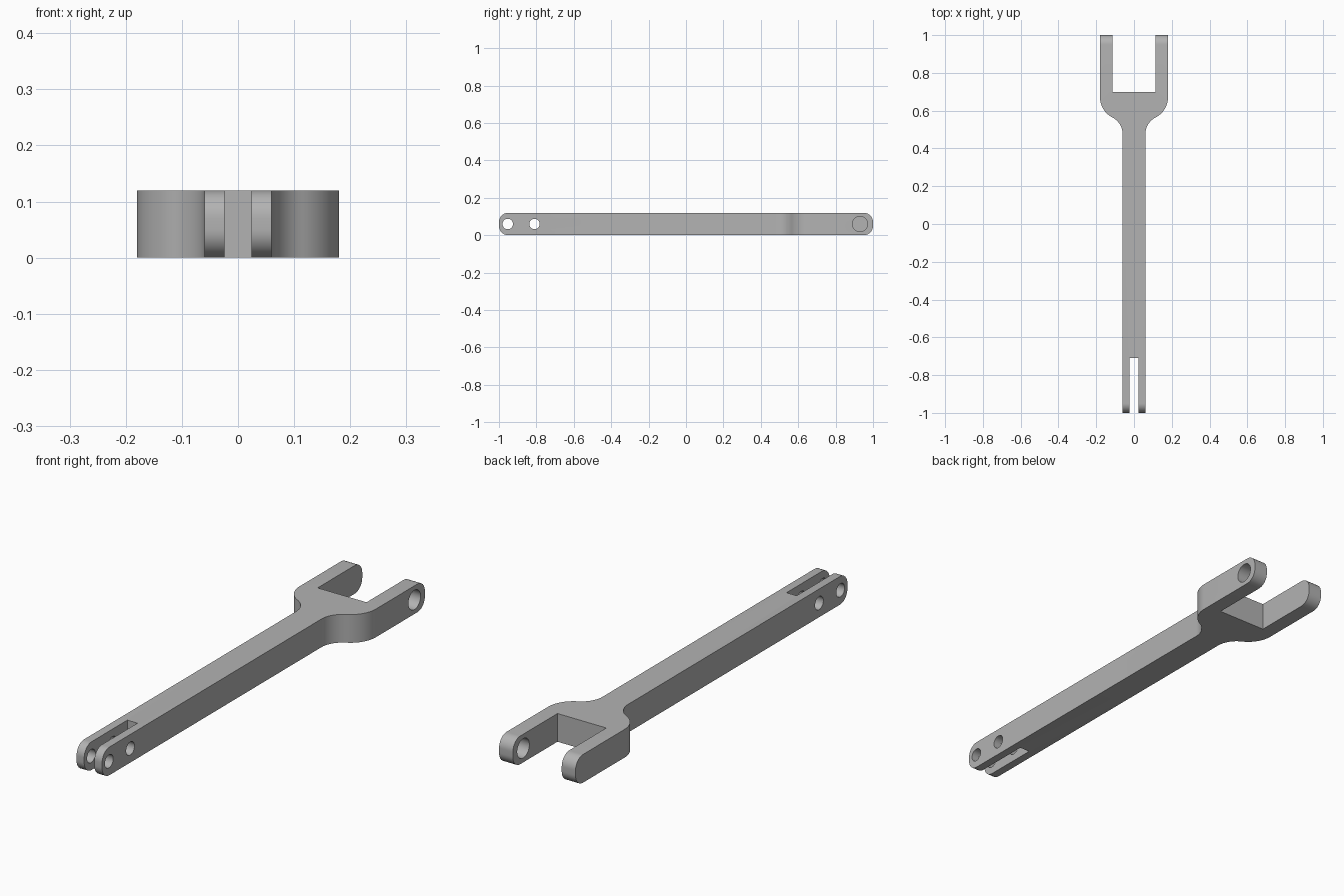
import bpy, bmesh
from math import sin, cos, pi, acos
from mathutils import Vector

cube = bpy.data.objects.get("Cube")
if cube:
    bpy.data.objects.remove(cube)

HEIGHT = 0.12
MID = HEIGHT / 2

grey = bpy.data.materials.new("plain_grey")
grey.use_nodes = True
colour = (0.45, 0.45, 0.45, 1)
grey.diffuse_color = colour
grey.node_tree.nodes["Principled BSDF"].inputs["Base Color"].default_value = colour


def arc(cx, cy, r, start, end, n=14):
    steps = [start + (end - start) * i / n for i in range(n + 1)]
    return [(cx + r * cos(a), cy + r * sin(a)) for a in steps]


def prism(name, points, depth):
    """Extrude a closed 3D outline along a vector."""
    bm = bmesh.new()
    face = bm.faces.new([bm.verts.new(p) for p in points])
    top = bmesh.ops.extrude_face_region(bm, geom=[face])["geom"]
    verts = [v for v in top if isinstance(v, bmesh.types.BMVert)]
    bmesh.ops.translate(bm, verts=verts, vec=Vector(depth))
    bmesh.ops.recalc_face_normals(bm, faces=bm.faces)
    mesh = bpy.data.meshes.new(name)
    bm.to_mesh(mesh)
    bm.free()
    mesh.materials.append(grey)
    obj = bpy.data.objects.new(name, mesh)
    bpy.context.collection.objects.link(obj)
    return obj


def cut(obj, cutter, operation):
    mod = obj.modifiers.new("cut", "BOOLEAN")
    mod.operation = operation
    mod.solver = "EXACT"
    mod.object = cutter
    bpy.context.view_layer.objects.active = obj
    bpy.ops.object.modifier_apply(modifier=mod.name)
    bpy.data.objects.remove(cutter)


# Half plan outline: narrow slot, shaft, curved shoulder, wide fork
shaft, fork, neck_y = 0.06, 0.18, 0.475
r_in, r_out = 0.10, 0.12
phi = acos(1 - (fork - shaft) / (r_in + r_out))
shoulder_y = neck_y + (r_in + r_out) * sin(phi)
half = [(0.024, -0.71), (0.024, -1.1), (shaft, -1.1)]
half += arc(shaft + r_in, neck_y, r_in, pi, pi - phi)
half += arc(fork - r_out, shoulder_y, r_out, -phi, 0)[1:]
half += [(fork, 1.1), (0.115, 1.1), (0.115, 0.70)]
outline = half + [(-x, y) for x, y in reversed(half)]
rod = prism("forked_rod", [(x, y, -0.1) for x, y in outline], (0, 0, 0.4))

# Side profile rounds both ends
r = 0.05
side = []
for i, (sy, z) in enumerate([(1, HEIGHT - r), (-1, HEIGHT - r), (-1, r), (1, r)]):
    side += arc(sy * (1 - r), z, r, i * pi / 2, (i + 1) * pi / 2, 12)
cut(rod, prism("end_rounding", [(-0.3, y, z) for y, z in side], (0.6, 0, 0)), "INTERSECT")

# Two pin holes through the narrow fork, one through the left wide prong
for y, radius, x in [(-0.953, 0.028, -0.3), (-0.81, 0.028, -0.3), (0.93, 0.041, 0)]:
    ring = arc(y, MID, radius, 0, 2 * pi, 40)[:-1]
    cut(rod, prism("pin_hole", [(x, a, b) for a, b in ring], (0.6, 0, 0)), "DIFFERENCE")

# Smooth curves, sharp edges
bpy.ops.object.select_all(action="DESELECT")
rod.select_set(True)
bpy.context.view_layer.objects.active = rod
bpy.ops.object.shade_smooth_by_angle(angle=pi / 6)
